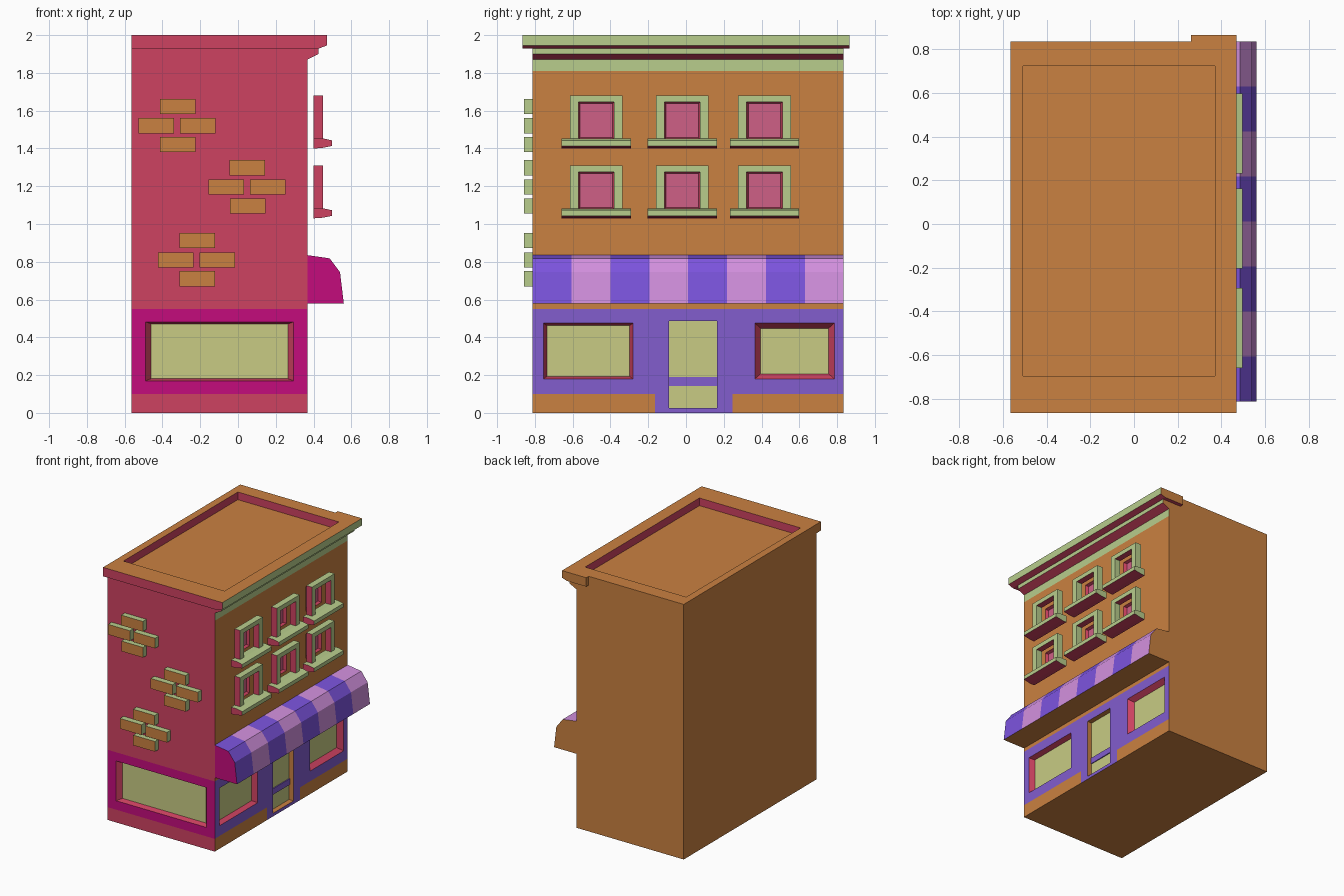
import bpy, bmesh
from mathutils import Vector

if "Cube" in bpy.data.objects:
    bpy.data.objects.remove(bpy.data.objects["Cube"])

# ---------- materials ----------
def lin(c):
    c /= 255
    return c / 12.92 if c <= 0.04045 else ((c + 0.055) / 1.055) ** 2.4

PALETTE = {
    "crimson": (206, 66, 97), "orange": (202, 129, 65), "pale_green": (184, 205, 140),
    "magenta": (196, 12, 124), "shop_purple": (130, 93, 206), "awning_violet": (124, 84, 222),
    "awning_lilac": (210, 144, 222), "shop_glass": (200, 203, 132), "window_pink": (207, 96, 134),
}
NAMES = list(PALETTE)
MATS = []
for nm, rgb in PALETTE.items():
    m = bpy.data.materials.new(nm)
    m.diffuse_color = (*[lin(v) for v in rgb], 1)
    m.use_nodes = True
    m.node_tree.nodes["Principled BSDF"].inputs["Base Color"].default_value = m.diffuse_color
    MATS.append(m)

def finish(name, bm):
    me = bpy.data.meshes.new(name)
    bm.to_mesh(me)
    bm.free()
    for m in MATS:
        me.materials.append(m)
    ob = bpy.data.objects.new(name, me)
    bpy.context.collection.objects.link(ob)
    return ob

def prism(name, profile, place, d0, d1, rule):
    """Extrude a profile; rule(normal) gives a colour, or None to drop the face."""
    bm = bmesh.new()
    a = [bm.verts.new(place(u, v, d0)) for u, v in profile]
    b = [bm.verts.new(place(u, v, d1)) for u, v in profile]
    bm.faces.new(a)
    bm.faces.new(b[::-1])
    for i in range(len(a)):
        j = (i + 1) % len(a)
        bm.faces.new((a[j], a[i], b[i], b[j]))
    bmesh.ops.recalc_face_normals(bm, faces=bm.faces)
    bm.normal_update()
    drop = []
    for f in bm.faces:
        c = rule(f.normal)
        if c is None:
            drop.append(f)
        else:
            f.material_index = NAMES.index(c)
    bmesh.ops.delete(bm, geom=drop, context='FACES')
    return finish(name, bm)

def panel(name, place, us, vs, rule, holes=()):
    """Flat wall cut into cells, with recessed windows; place(u, v, depth)."""
    us = sorted({round(u, 4) for u in list(us) + [k for h in holes for k in h[:2]]})
    vs = sorted({round(v, 4) for v in list(vs) + [k for h in holes for k in h[2:4]]})
    bm = bmesh.new()

    def quad(pts, col):
        f = bm.faces.new([bm.verts.new(place(*p)) for p in pts])
        f.material_index = NAMES.index(col)

    for u0, u1 in zip(us, us[1:]):
        for v0, v1 in zip(vs, vs[1:]):
            u, v = (u0 + u1) / 2, (v0 + v1) / 2
            if any(h[0] < u < h[1] and h[2] < v < h[3] for h in holes):
                continue
            quad([(u0, v0, 0), (u1, v0, 0), (u1, v1, 0), (u0, v1, 0)], rule(u, v))
    for u0, u1, v0, v1, iu, iv, dep, side, glass in holes:
        o = [(u0, v0, 0), (u1, v0, 0), (u1, v1, 0), (u0, v1, 0)]
        n = [(u0 + iu, v0 + iv, dep), (u1 - iu, v0 + iv, dep),
             (u1 - iu, v1 - iv, dep), (u0 + iu, v1 - iv, dep)]
        for i in range(4):
            j = (i + 1) % 4
            quad([o[i], o[j], n[j], n[i]], side)
        quad(n, glass)
    bmesh.ops.remove_doubles(bm, verts=bm.verts, dist=1e-5)
    return finish(name, bm)

X0, X1, Y0, Y1, ZW = -0.565, 0.367, -0.812, 0.835, 1.93
along_y = lambda u, v, d: (u, d, v)
along_x = lambda u, v, d: (d, u, v)

def trim(n):
    return "crimson" if n.y < -0.5 or n.z < -0.5 else "pale_green"

def cornice_rule(n):
    if n.z > 0.9:
        return "orange"
    if n.y > 0.5 or n.x < -0.5:
        return "orange"
    return trim(n)

# ---------- right (street) wall ----------
COLS = (-0.475, -0.02, 0.415)
ROWS = (1.03, 1.40)
holes = [(-0.755, -0.28, 0.18, 0.475, 0.018, 0.013, 0.04, "crimson", "shop_glass"),
         (0.365, 0.785, 0.18, 0.475, 0.03, 0.027, 0.04, "crimson", "shop_glass"),
         (-0.09, 0.165, 0.025, 0.487, 0, 0, 0.04, "orange", "shop_glass")]
holes += [(c - 0.095, c + 0.095, r + 0.05, r + 0.245, 0.01, 0.008, 0.022, "crimson", "window_pink")
          for c in COLS for r in ROWS]

def street(u, v):
    if v > 1.81:
        return "pale_green"
    if v > 0.55 or (v < 0.1 and not -0.165 < u < 0.245):
        return "orange"
    return "shop_purple"

panel("street_wall", lambda u, v, d: (X1 - d, u, v), (Y0, -0.165, 0.245, Y1),
      (0, 0.1, 0.55, 1.81, ZW), street, holes)
# door rail
prism("door_rail", [(-0.09, 0.143), (0.165, 0.143), (0.165, 0.19), (-0.09, 0.19)],
      along_x, X1 - 0.04, X1 - 0.033, lambda n: "shop_purple")

# ---------- front wall ----------
panel("front_wall", lambda u, v, d: (u, Y0 + d, v), (X0, X1), (0, 0.1, 0.55, ZW),
      lambda u, v: "magenta" if 0.1 < v < 0.55 else "crimson",
      [(-0.49, 0.295, 0.17, 0.482, 0.03, 0.011, 0.04, "crimson", "shop_glass")])

# ---------- plain walls, floor and sunken roof ----------
plain = lambda u, v: "orange"
panel("back_wall", lambda u, v, d: (-u, Y1, v), (-X1, -X0), (0, ZW), plain)
panel("left_wall", lambda u, v, d: (X0, -u, v), (-Y1, -Y0), (0, ZW), plain)
panel("floor", lambda u, v, d: (u, -v, 0), (X0, X1), (-Y1, -Y0), plain)
panel("roof", lambda u, v, d: (u, v, 2 - d), (X0, 0.47), (-0.865, Y1), plain,
      [(-0.507, 0.37, -0.695, 0.722, 0, 0, 0.06, "crimson", "orange")])

# ---------- cornice ----------
def slab(x):
    return [(x, 1.93), (0.43, 1.93), (0.47, 1.945), (0.47, 2.0), (x, 2.0)]

prism("cornice_slab", slab(X0), along_y, -0.865, Y1,
      lambda n: None if n.z > 0.9 else cornice_rule(n))
prism("cornice_return", slab(0.26), along_y, Y1, 0.865, cornice_rule)
prism("cornice_moulding", [(X1, 1.87), (0.425, 1.9), (0.425, 1.93), (X1, 1.93)],
      along_y, Y0, Y1, cornice_rule)

# ---------- upper window frames and sills ----------
for c in COLS:
    for r in ROWS:
        z0, z1 = r + 0.05, r + 0.28
        half = [(0.14, z0), (0.14, z1)], [(0.095, r + 0.245), (0.095, z0)]
        prof = [(c - u, v) for u, v in half[0]] + [(c + u, v) for u, v in half[0][::-1]]
        prof += [(c + u, v) for u, v in half[1][::-1]] + [(c - u, v) for u, v in half[1]]
        prism("window_frame", prof, along_x, 0.40, 0.45, trim)
        prism("window_sill", [(0.40, r), (0.44, r + 0.002), (0.497, r + 0.013),
                              (0.497, r + 0.043), (0.45, r + 0.053), (0.40, r + 0.053)],
              along_y, c - 0.183, c + 0.183, trim)

# ---------- striped awning ----------
AWN = [(X1, 0.58), (0.56, 0.58), (0.54, 0.745), (0.485, 0.818), (X1, 0.835)]
for i in range(8):
    step = (Y1 - Y0) / 8

    def stripe(n, i=i):
        if n.y < -0.5:
            return "magenta" if i == 0 else None
        if n.y > 0.5:
            return "orange" if i == 7 else None
        if n.x < -0.9:
            return None
        if n.z < -0.9:
            return "orange"
        return "awning_lilac" if i % 2 else "awning_violet"
    prism("awning_stripe", AWN, along_y, Y0 + i * step, Y0 + (i + 1) * step, stripe)

# ---------- raised brick clusters on the front ----------
def brick_rule(n):
    return "orange" if n.y < -0.5 else "pale_green"

for cx, cz in ((-0.32, 1.52), (0.05, 1.195), (-0.217, 0.81)):
    for dx, dz in ((0, 0.103), (-0.113, 0), (0.107, 0), (0.002, -0.1)):
        x, z = cx + dx, cz + dz
        prism("brick", [(x - 0.094, z - 0.04), (x + 0.094, z - 0.04),
                        (x + 0.094, z + 0.04), (x - 0.094, z + 0.04)],
              along_y, -0.857, Y0, brick_rule)
